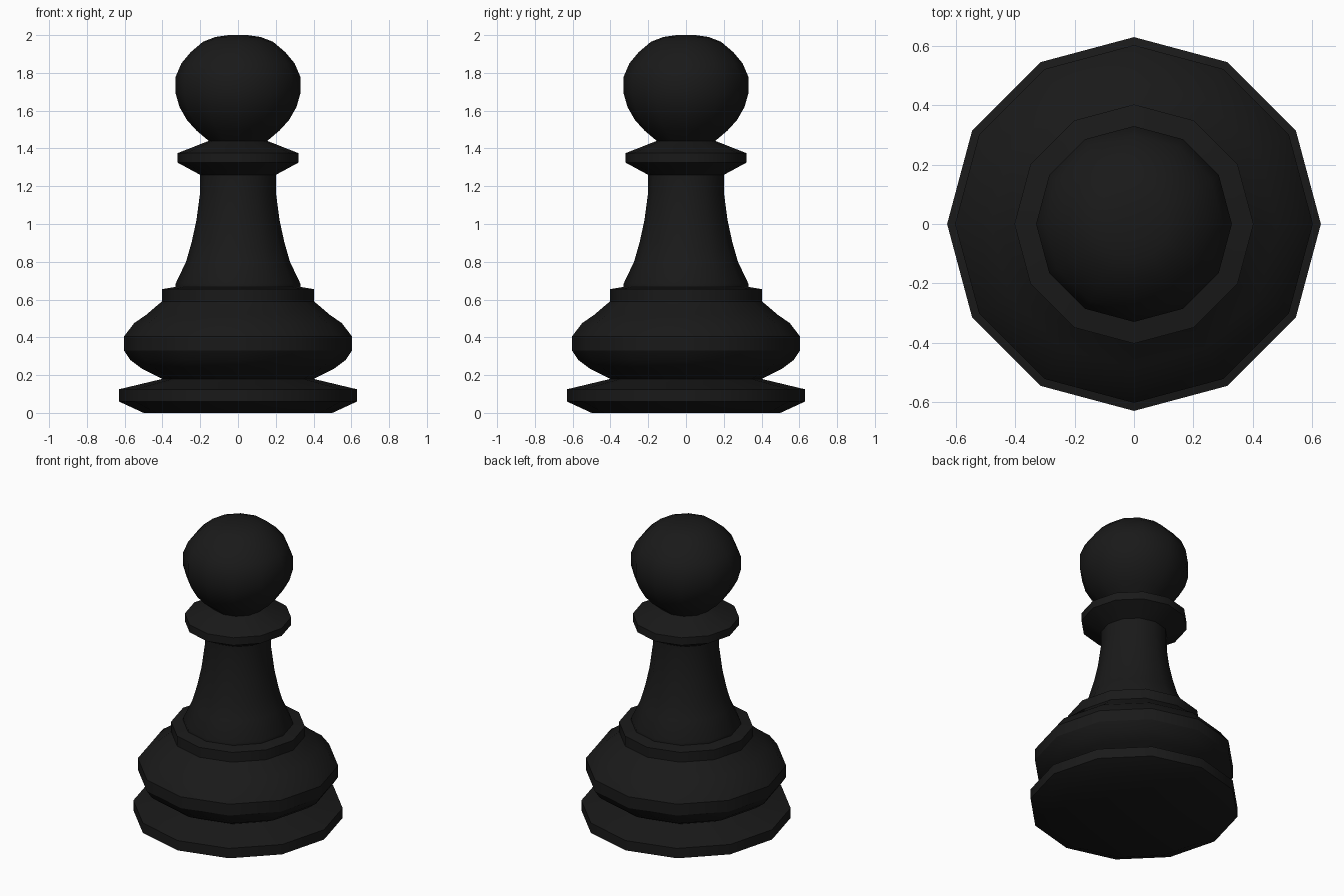
import bpy, bmesh
from math import cos, sin, tau, radians

if "Cube" in bpy.data.objects:
    bpy.data.objects.remove(bpy.data.objects["Cube"])

SIDES = 12
black = bpy.data.materials.new("black_paint")
black.diffuse_color = (0.01, 0.01, 0.01, 1)
black.use_nodes = True
black.node_tree.nodes["Principled BSDF"].inputs["Base Color"].default_value = black.diffuse_color


def lathe(name, profile):
    """Spin (radius, height) points around z and cap both ends."""
    bm = bmesh.new()
    rings = [[bm.verts.new((r * cos(tau * i / SIDES), r * sin(tau * i / SIDES), z))
              for i in range(SIDES)] for r, z in profile]
    for low, high in zip(rings, rings[1:]):
        for i in range(SIDES):
            j = (i + 1) % SIDES
            bm.faces.new((low[i], low[j], high[j], high[i]))
    bm.faces.new(rings[0][::-1])
    bm.faces.new(rings[-1])
    mesh = bpy.data.meshes.new(name)
    bm.to_mesh(mesh)
    bm.free()
    mesh.materials.append(black)
    obj = bpy.data.objects.new(name, mesh)
    bpy.context.collection.objects.link(obj)
    bpy.ops.object.select_all(action='DESELECT')
    obj.select_set(True)
    bpy.context.view_layer.objects.active = obj
    bpy.ops.object.shade_smooth_by_angle(angle=radians(31))


# One continuous turned piece, from foot to head
foot = [(0.50, 0), (0.63, 0.06), (0.63, 0.125), (0.40, 0.18)]
bulge = [(0.51, 0.235), (0.57, 0.28), (0.603, 0.33), (0.603, 0.405),
         (0.55, 0.475), (0.485, 0.52), (0.403, 0.59)]
step = [(0.403, 0.655), (0.33, 0.667)]
stem = [(0.33, 0.685), (0.275, 0.80), (0.245, 0.905), (0.22, 1.02),
        (0.20, 1.17), (0.20, 1.26)]
collar = [(0.32, 1.325), (0.32, 1.375), (0.155, 1.44)]
head = [(0.22, 1.495), (0.27, 1.55), (0.31, 1.62), (0.33, 1.69), (0.33, 1.78),
        (0.30, 1.85), (0.25, 1.91), (0.185, 1.965), (0.12, 1.99), (0.05, 2.0)]
lathe("pawn_body", foot + bulge + step + stem + collar + head)
